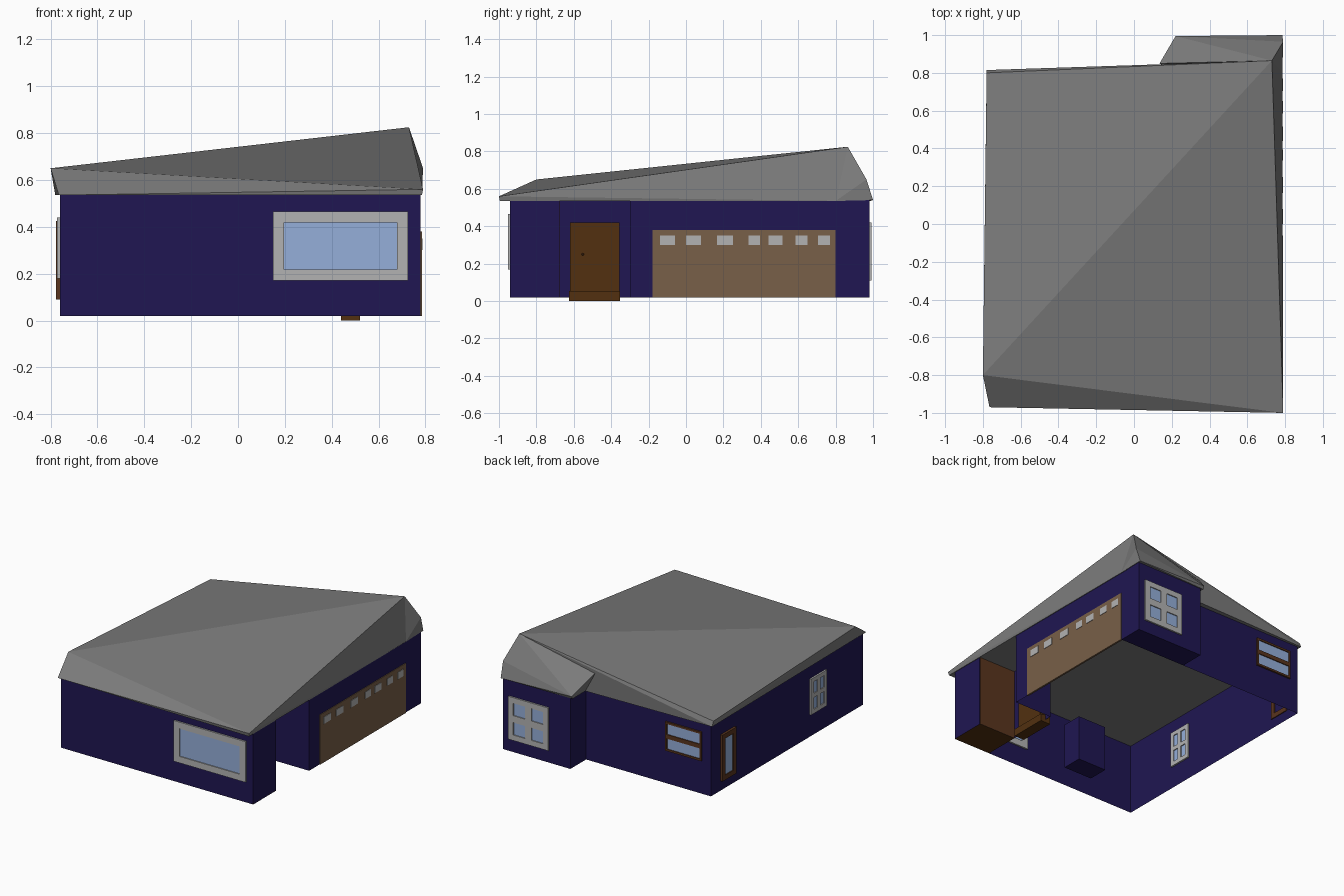
import bpy, bmesh

if "Cube" in bpy.data.objects:
    bpy.data.objects.remove(bpy.data.objects["Cube"])


def material(name, r, g, b):
    m = bpy.data.materials.new(name)
    m.diffuse_color = (r, g, b, 1)
    m.use_nodes = True
    m.node_tree.nodes["Principled BSDF"].inputs["Base Color"].default_value = m.diffuse_color
    return m


NAVY = material("navy_paint", .014, .008, .085)
ROOF = material("roof_grey", .2, .2, .2)
TRIM = material("light_trim", .45, .45, .45)
GLASS = material("glass_blue", .3, .43, .7)
TAN = material("garage_tan", .19, .115, .065)
WOOD = material("door_wood", .085, .03, .005)
RED = material("red_brown", .1, .035, .013)


def finish(name, bm, mat):
    bmesh.ops.recalc_face_normals(bm, faces=bm.faces)
    me = bpy.data.meshes.new(name)
    bm.to_mesh(me)
    bm.free()
    me.materials.append(mat)
    ob = bpy.data.objects.new(name, me)
    bpy.context.collection.objects.link(ob)
    return ob


def add_box(bm, lo, hi):
    for v in bmesh.ops.create_cube(bm, size=1)["verts"]:
        v.co = [(a + b) / 2 + c * (b - a) for a, b, c in zip(lo, hi, v.co)]


def box(name, lo, hi, mat):
    bm = bmesh.new()
    add_box(bm, lo, hi)
    return finish(name, bm, mat)


def hull(name, pts, mat):
    bm = bmesh.new()
    for p in pts:
        bm.verts.new(p)
    res = bmesh.ops.convex_hull(bm, input=bm.verts)
    loose = [v for v in bm.verts if not v.link_faces]
    bmesh.ops.delete(bm, geom=loose, context="VERTS")
    bmesh.ops.dissolve_limit(bm, angle_limit=.01, verts=bm.verts, edges=bm.edges)
    return finish(name, bm, mat)


def window(name, axis, pos, u0, u1, z0, z1, nu, nz, border, bar, mat):
    """Grid window on a wall at axis = pos, spanning u0..u1 and z0..z1."""
    def span(ua, ub, za, zb, t):
        if axis == "x":
            return (pos - t, ua, za), (pos + t, ub, zb)
        return (ua, pos - t, za), (ub, pos + t, zb)

    def bars(a, b, n):
        pane = (b - a - 2 * border - (n - 1) * bar) / n
        inner = [(a + border + i * (pane + bar) - bar, a + border + i * (pane + bar))
                 for i in range(1, n)]
        return [(a, a + border)] + inner + [(b - border, b)]

    bm = bmesh.new()
    for a, b in bars(u0, u1, nu):
        add_box(bm, *span(a, b, z0, z1, .012))
    for a, b in bars(z0, z1, nz):
        add_box(bm, *span(u0, u1, a, b, .0118))
    finish(name + "_frame", bm, mat)
    e = border / 2
    box(name + "_glass", *span(u0 + e, u1 - e, z0 + e, z1 - e, .005), GLASS)


# Walls: floor plan with porch recess and rear bay, raised as thin sheets
plan = [(-.76, -.94), (.78, -.94), (.78, -.68), (.48, -.68), (.48, -.30),
        (.78, -.30), (.78, .98), (.24, .98), (.24, .80), (-.76, .80)]
bm = bmesh.new()
low = [bm.verts.new((x, y, .02)) for x, y in plan]
high = [bm.verts.new((x, y, .545)) for x, y in plan]
for i in range(len(plan)):
    j = (i + 1) % len(plan)
    bm.faces.new((low[i], low[j], high[j], high[i]))
finish("walls", bm, NAVY)

# Closed undersides of the bay and the corner, porch lining, inner post
box("bay_floor", (.24, .80, .02), (.78, .98, .026), NAVY)
box("corner_floor", (.48, -.94, .02), (.78, -.68, .026), WOOD)
box("porch_side_lining", (.48, -.682, .02), (.778, -.676, .54), RED)
box("inner_post", (-.26, -.76, .02), (-.03, -.61, .35), NAVY)

# Main roof and rear bay roof
peak = (.73, .865, .825)
hull("main_roof", [(-.80, -.80, .65), (.79, -1, .56), peak, (-.78, .80, .57),
                   (-.765, -.97, .535), (.785, -.995, .535),
                   (.785, .85, .535), (-.78, .815, .535)], ROOF)
hull("bay_roof", [peak, (.35, .85, .69), (.135, .85, .69), (.22, .995, .555),
                  (.785, 1, .54), (.79, .965, .65), (.22, .985, .535),
                  (.22, .80, .535), (.785, .80, .535)], ROOF)

# Windows
window("front_window", "y", -.94, .15, .725, .17, .465, 1, 1, .047, 0, TRIM)
window("bay_window", "y", .98, .41, .73, .11, .42, 2, 2, .04, .05, TRIM)
window("rear_window", "y", .80, -.69, -.40, .26, .47, 1, 2, .014, .03, RED)
window("left_tall_window", "x", -.765, .53, .69, .09, .425, 1, 1, .035, 0, RED)
window("left_grid_window", "x", -.76, -.51, -.33, .18, .44, 2, 2, .03, .03, TRIM)

# Garage door with its row of small lights
box("garage_door", (.772, -.18, .02), (.785, .80, .38), TAN)
lights = [(-.14, -.06), (0, .08), (.165, .25), (.335, .395),
          (.44, .515), (.585, .65), (.705, .77)]
for i, (a, b) in enumerate(lights):
    box(f"garage_light_{i + 1}", (.768, a, .30), (.788, b, .35), TRIM)

# Front door, raised panel, knob and step
box("front_door", (.47, -.62, .05), (.492, -.355, .42), WOOD)
box("door_panel", (.475, -.592, .07), (.497, -.388, .40), WOOD)
box("door_step", (.44, -.625, 0), (.52, -.352, .053), WOOD)
bm = bmesh.new()
bmesh.ops.create_icosphere(bm, subdivisions=1, radius=.007)
bmesh.ops.translate(bm, verts=bm.verts, vec=(.502, -.552, .25))
finish("door_knob", bm, RED)
